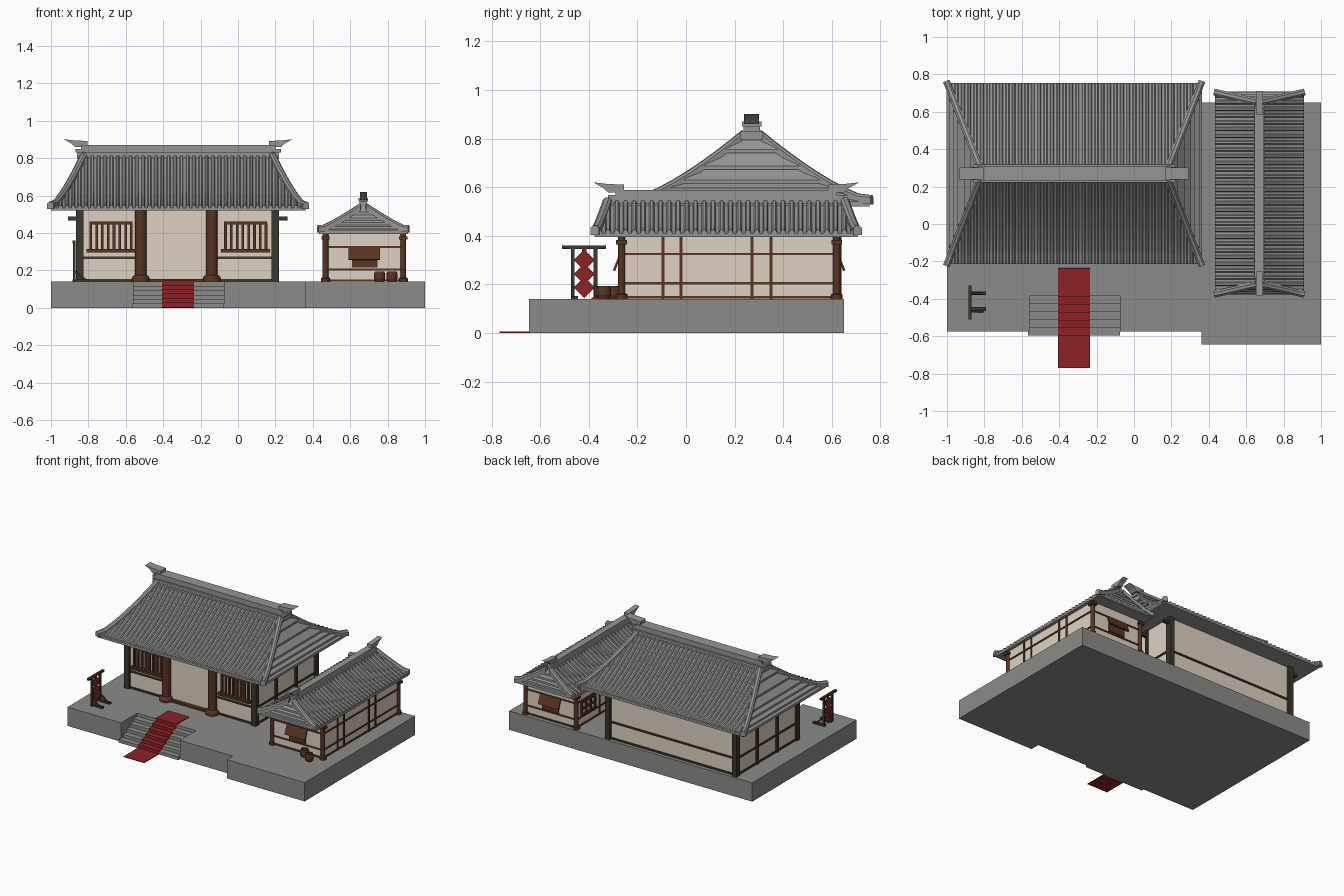
import bpy, bmesh, math
from mathutils import Vector, Matrix

if "Cube" in bpy.data.objects:
    bpy.data.objects.remove(bpy.data.objects["Cube"])

def material(name, r, g, b):
    m = bpy.data.materials.new(name)
    m.diffuse_color = (r, g, b, 1)
    m.use_nodes = True
    m.node_tree.nodes["Principled BSDF"].inputs["Base Color"].default_value = m.diffuse_color
    return m

STONE = material("stone grey", .26, .26, .255)
TILE = material("roof tile grey", .30, .30, .30)
CREAM = material("cream plaster", .73, .65, .54)
BROWN = material("brown wood", .10, .034, .016)
DARK = material("dark timber", .045, .038, .03)
RED = material("red cloth", .27, .016, .018)

# ---------- helpers ----------
def finish(bm, name, mat):
    bmesh.ops.recalc_face_normals(bm, faces=bm.faces)
    me = bpy.data.meshes.new(name)
    bm.to_mesh(me)
    bm.free()
    me.materials.append(mat)
    ob = bpy.data.objects.new(name, me)
    bpy.context.collection.objects.link(ob)
    return ob

def boxes(name, mat, items):
    bm = bmesh.new()
    for x0, x1, y0, y1, z0, z1 in items:
        m = Matrix.Translation(((x0+x1)/2, (y0+y1)/2, (z0+z1)/2)) @ Matrix.Diagonal((x1-x0, y1-y0, z1-z0, 1))
        bmesh.ops.create_cube(bm, size=1, matrix=m)
    return finish(bm, name, mat)

def lathe(bm, x, y, prof, n=16):
    rings = [[bm.verts.new((x+r*math.cos(2*math.pi*i/n), y+r*math.sin(2*math.pi*i/n), z))
              for i in range(n)] for r, z in prof]
    for a, b in zip(rings, rings[1:]):
        for i in range(n):
            bm.faces.new((a[i], a[(i+1) % n], b[(i+1) % n], b[i]))
    bm.faces.new(rings[0])
    bm.faces.new(rings[-1])

def lathes(name, mat, spots, prof):
    bm = bmesh.new()
    for x, y in spots:
        lathe(bm, x, y, prof)
    ob = finish(bm, name, mat)
    for p in ob.data.polygons:
        p.use_smooth = abs(p.normal.z) < .3
    return ob

def loft(bm, rings):
    vs = [[bm.verts.new(p) for p in r] for r in rings]
    n = len(vs[0])
    for a, b in zip(vs, vs[1:]):
        for i in range(n):
            bm.faces.new((a[i], a[(i+1) % n], b[(i+1) % n], b[i]))
    bm.faces.new(vs[0])
    bm.faces.new(vs[-1])

def sweep(bm, pts, side, sec):
    loft(bm, [[p + side*s + Vector((0, 0, h)) for s, h in sec] for p in pts])

def hip_roof(name, cx, cy, along_x, h0, h1, hw, z0, z1, power, count, out, levels, ridge):
    """Hipped roof with a hollow slope; t runs from ridge (0) to eave (1)."""
    def P(l, w, z):
        return Vector((cx+l, cy+w, z)) if along_x else Vector((cx+w, cy+l, z))
    L = P(1, 0, 0) - P(0, 0, 0)
    W = P(0, 1, 0) - P(0, 0, 0)
    hx = lambda t: h0 + (h1-h0)*t
    hz = lambda t: z0 + (z1-z0)*(1-t)**power
    ring = lambda t, z: [P(a*hx(t), b*hw*t, z) for a, b in ((-1, -1), (1, -1), (1, 1), (-1, 1))]
    # shell
    bm = bmesh.new()
    ts = [.02 + .98*i/8 for i in range(9)]
    loft(bm, [ring(t, hz(t)) for t in ts] + [ring(1, z0-.015)])
    finish(bm, name + "_roof_shell", TILE)
    # tile rolls down both long slopes
    bm = bmesh.new()
    pitch = 2*h1/count
    r = pitch*.3
    for i in range(count):
        u = -h1 + pitch*(i+.5)
        t0 = max(.05, (abs(u)-h0)/(h1-h0))
        if t0 > .95:
            continue
        for s in (-1, 1):
            pts = [P(u, s*hw*t, hz(t)) for t in (t0+(1-t0)*k/7 for k in range(8))]
            sweep(bm, pts, L, [(-r, -.012), (-r, .005), (-r*.5, .013), (r*.5, .013), (r, .005), (r, -.012)])
    finish(bm, name + "_roof_tile_rolls", TILE)
    # hip bars
    bm = bmesh.new()
    for a in (-1, 1):
        for b in (-1, 1):
            d = (L*a*(h1-h0) + W*b*hw).normalized()
            pts = [P(a*hx(t), b*hw*t, hz(t)) for t in (.08+.94*k/8 for k in range(8))]
            pts.append(P(a*hx(1.02), b*hw*1.02, z0+.006))
            sweep(bm, pts, Vector((-d.y, d.x, 0)), [(-.018, -.012), (-.018, .016), (-.008, .026), (.008, .026), (.018, .016), (.018, -.012)])
    finish(bm, name + "_roof_hip_bars", TILE)
    # overlapping courses on the short ends
    bm = bmesh.new()
    for a in (-1, 1):
        for t0, t1 in zip(levels, levels[1:]):
            e = out if t1 < 1 else .003
            vs = []
            for b in (-1, 1):
                vs += [bm.verts.new(P(a*hx(t0), b*hw*t0*.97, hz(t0))),
                       bm.verts.new(P(a*(hx(t1)+e), b*hw*t1*.97, hz(t1)+.006)),
                       bm.verts.new(P(a*(hx(t1)+e), b*hw*t1*.97, hz(t1)-.008)),
                       bm.verts.new(P(a*(hx(t1)-.02), b*hw*t1*.97, hz(t1)-.008))]
            bmesh.ops.convex_hull(bm, input=vs)
    finish(bm, name + "_roof_end_courses", TILE)
    # ridge beams and upturned ridge ends
    half, zt, wd = ridge
    bm = bmesh.new()
    for k, (dl, w, za, zb) in enumerate(((.02, wd*1.7, z1-.045, z1-.01), (.03, wd*1.2, z1-.01, zt-.02), (0, wd*1.45, zt-.02, zt))):
        sweep(bm, [P(-half-dl, 0, 0), P(half+dl, 0, 0)], W, [(-w, za), (w, za), (w, zb), (-w, zb)])
    prof = ((-.035, -.01), (.03, -.01), (.05, .008), (.092, .032), (.04, .026), (-.035, .022))
    for a in (-1, 1):
        loft(bm, [[P(a*(half+s), b*wd*1.1, zt+h) for s, h in prof] for b in (-1, 1)])
    finish(bm, name + "_roof_ridge", TILE)

# ---------- stone platform and steps ----------
B = .14
boxes("platform", STONE, [(-1, .36, -.385, .65, 0, B), (-1, -.56, -.575, -.385, 0, B),
                          (-.075, .36, -.575, -.385, 0, B), (.36, 1, -.645, .65, 0, B)])
N, DY = 5, .042
boxes("front_steps", STONE, [(-.567, -.075, -.595+DY*i, -.385, 0, B*(i+1)/6) for i in range(N)])

# red carpet following the steps
top = [(-.765, 0)]
for i in range(N+1):
    y = -.595 + DY*i
    top += [(y, B*i/6), (y, B*(i+1)/6)]
top.append((-.235, B))
bm = bmesh.new()
upper = [(y-.004, z+.006) for y, z in top]
for q0, q1, p0, p1 in zip(upper, upper[1:], top, top[1:]):
    loft(bm, [[(x, *q0), (x, *q1), (x, *p1), (x, *p0)] for x in (-.405, -.235)])
finish(bm, "red_carpet", RED)

# ---------- main hall ----------
boxes("hall_walls", CREAM, [(-.85, .205, -.085, .62, B, .54)])
boxes("hall_posts", DARK, [(x-.02, x+.02, y-.02, y+.02, B, .54) for x in (-.845, .2) for y in (-.085, .62)]
      + [(x-.012, x+.012, y-.012, y+.012, B, .54) for x in (-.85, .205) for y in (.15, .385)])
rails = []
for z in (.148, .268):
    for x0, x1 in ((-.845, -.53), (-.13, .2)):
        rails.append((x0, x1, -.093, -.08, z-.006, z+.006))
    rails.append((-.845, .2, .615, .628, z-.006, z+.006))
    rails += [(x-.008, x+.008, -.085, .62, z-.006, z+.006) for x in (-.85, .205)]
boxes("hall_rails", DARK, rails)
boxes("hall_side_brackets", DARK, [(min(x, x+s*.06), max(x, x+s*.06), y-.012, y+.012, .468, .488)
      for x, s in ((-.85, -1), (.205, 1)) for y in (-.085, .15, .385, .62)])
lathes("hall_columns", BROWN, [(-.52, -.1), (-.14, -.1)],
       [(.047, B), (.047, .158), (.04, .17), (.031, .176), (.031, .54)])
boxes("hall_threshold", BROWN, [(-.52, -.14, -.11, -.08, B, .155)])
win = []
for c in (-.68, .04):
    win += [(c-.13, c+.13, -.115, -.08, .297, .315), (c-.115, c+.115, -.1, -.08, .445, .462)]
    win += [(c-.114+.031*i, c-.10+.031*i, -.1, -.08, .31, .45) for i in range(8)]
boxes("hall_lattice_windows", BROWN, win)
hip_roof("hall", -.32, .27, True, .49, .68, .485, .535, .84, 1.35, 40, .02,
         [.05, .23, .42, .6, .72, .84, 1], (.52, .87, .028))

# ---------- side wing ----------
X0, X1, Y0, Y1 = .468, .884, -.265, .62
boxes("wing_walls", CREAM, [(X0, X1, Y0, Y1, B, .405)])
lathes("wing_posts", BROWN, [(x, y) for x in (X0, X1) for y in (Y0, Y1)],
       [(.024, B), (.024, .158), (.015, .163), (.015, .405)])
beams = []
for z in (.148, .205, .325):
    beams += [(X0, X1, y-.006, y+.006, z-.005, z+.005) for y in (Y0, Y1)]
    beams += [(x-.006, x+.006, Y0, Y1, z-.005, z+.005) for x in (X0, X1)]
beams += [(x-.006, x+.006, y-.006, y+.006, B, .4) for x in (X0, X1) for y in (-.095, -.02, .272, .35)]
beams += [(x-.022, x+.022, y-.022, y+.022, .365, .382) for x in (X0, X1) for y in (Y0, Y1)]
boxes("wing_timber_frame", BROWN, beams)
# propped shutters on the two ends
bm = bmesh.new()
for y, s in ((Y0, -1), (Y1, 1)):
    loft(bm, [[(x, y, .327), (x, y+s*.008, .327), (x, y+s*.036, .258), (x, y+s*.026, .255)] for x in (.592, .76)])
finish(bm, "wing_shutters", BROWN)
boxes("wing_shutter_windows", BROWN, [(.61, .745, y-.008, y+.008, .215, .32) for y in (Y0, Y1)])
# small lattice window on the inner side
boxes("wing_inner_window", BROWN, [(X0-.012, X0, .4, .57, z-.006, z+.006) for z in (.22, .265, .31)]
      + [(X0-.012, X0, .4+.0525*i, .4125+.0525*i, .22, .31) for i in range(4)])
hip_roof("wing", .67, .165, False, .485, .54, .238, .41, .545, 1.2, 30, .008,
         [.05, .25, .45, .63, .8, 1], (.455, .588, .017))

# ---------- barrels ----------
lathes("barrels", BROWN, [(.757, -.3), (.823, -.338)],
       [(.023, B), (.03, .157), (.03, .178), (.025, .194), (.021, .194), (.021, .186)])

# ---------- banner stand ----------
boxes("banner_stand", DARK, [(-.885, -.868, -.51, -.33, .345, .36)]
      + [(-.883, -.868, y-.008, y+.008, B, .35) for y in (-.466, -.372)]
      + [(-.885, -.79, y-.01, y+.01, B, .153) for y in (-.455, -.37)]
      + [(-.878, -.874, -.428, -.41, .15, .35)])
bm = bmesh.new()
for y in (-.466, -.372):
    loft(bm, [[(-.87, y+s, .2), (-.87, y+s, .185), (-.82, y+s, .15), (-.805, y+s, .15)] for s in (-.006, .006)])
finish(bm, "banner_stand_braces", DARK)
bm = bmesh.new()
for z in (.3, .243, .187):
    loft(bm, [[(x, -.419+a, z+b) for a, b in ((-.043, 0), (0, -.043), (.043, 0), (0, .043))] for x in (-.881, -.872)])
finish(bm, "red_diamond_banners", RED)
